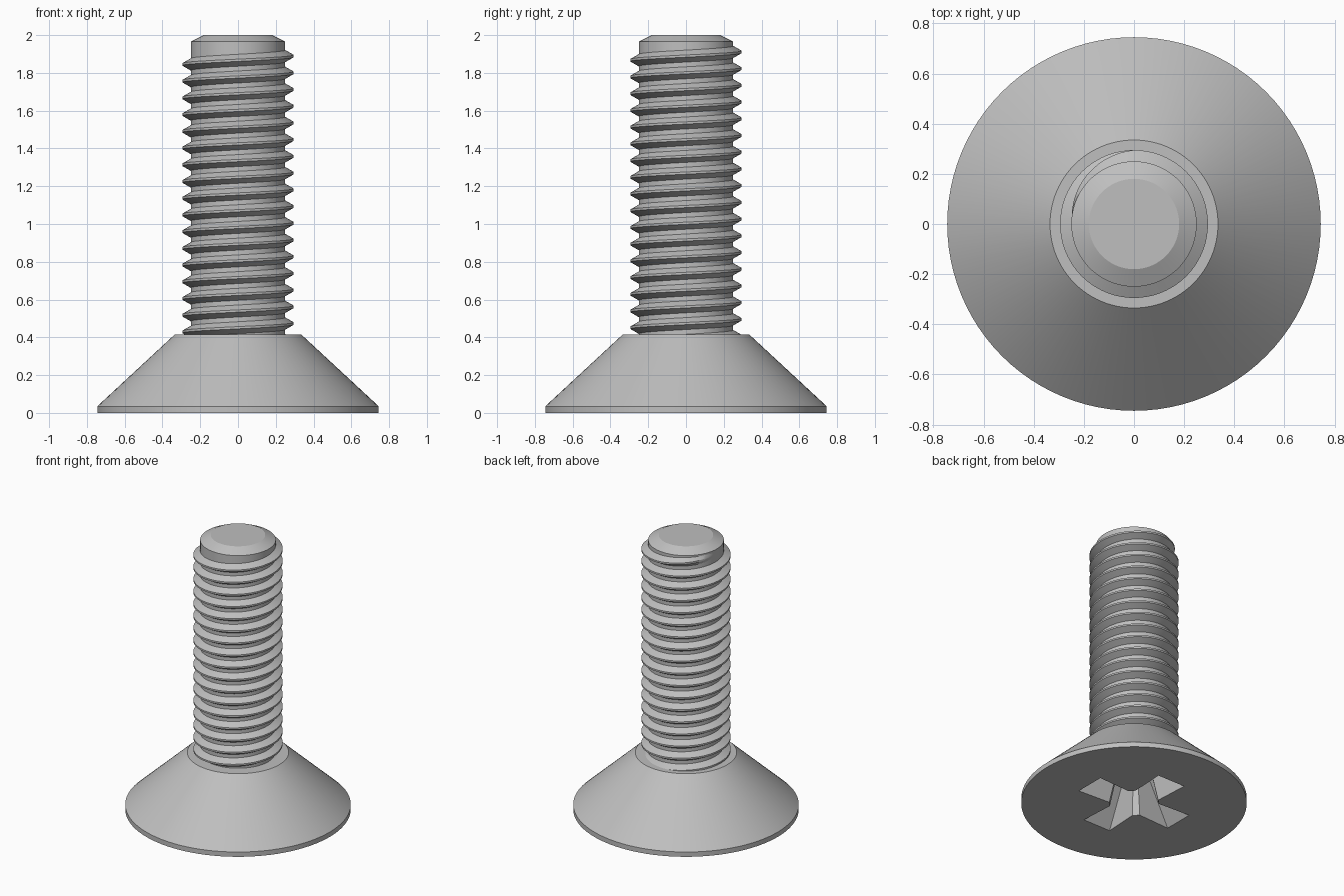
import bpy, bmesh, math
from math import sin, cos, pi, tau

PITCH, CORE, CREST = 0.0885, 0.25, 0.295
HEAD_TOP = 0.415

if "Cube" in bpy.data.objects:
    bpy.data.objects.remove(bpy.data.objects["Cube"])

steel = bpy.data.materials.new("grey_steel")
steel.use_nodes = True
colour = (0.52, 0.52, 0.52, 1)
steel.diffuse_color = colour
steel.node_tree.nodes["Principled BSDF"].inputs["Base Color"].default_value = colour


def loft(name, rings, cap=True, closed=True):
    """Skin a series of point rings with quads and optional end caps."""
    bm = bmesh.new()
    loops = [[bm.verts.new(p) for p in ring] for ring in rings]
    n = len(loops[0])
    for a, b in zip(loops, loops[1:]):
        for i in range(n if closed else n - 1):
            j = (i + 1) % n
            bm.faces.new((a[i], a[j], b[j], b[i]))
    if cap:
        bm.faces.new(loops[0])
        bm.faces.new(loops[-1])
    bmesh.ops.recalc_face_normals(bm, faces=bm.faces)
    mesh = bpy.data.meshes.new(name)
    bm.to_mesh(mesh)
    bm.free()
    mesh.materials.append(steel)
    obj = bpy.data.objects.new(name, mesh)
    bpy.context.collection.objects.link(obj)
    return obj


def circle(r, z, n=96):
    return [(r * cos(tau * i / n), r * sin(tau * i / n), z) for i in range(n)]


def smooth(obj, angle=25):
    bpy.ops.object.select_all(action="DESELECT")
    obj.select_set(True)
    bpy.context.view_layer.objects.active = obj
    bpy.ops.object.shade_smooth_by_angle(angle=math.radians(angle))


# Countersunk head with a thin rim
head = loft("head", [circle(0.745, 0), circle(0.745, 0.035), circle(0.335, HEAD_TOP)])

# Cross recess, narrowing towards its floor
def cross(z, reach, tip, root):
    pts = []
    for k in range(4):
        c, s = cos(k * pi / 2), sin(k * pi / 2)
        for x, y in ((root * 1.35, -root), (reach, -tip), (reach, tip), (root * 1.35, root)):
            pts.append((x * c - y * s, x * s + y * c, z))
    return pts


cutter = loft("recess_cutter", [cross(-0.02, 0.397, 0.114, 0.1),
                                cross(0.3, 0.17, 0.06, 0.06)])
cutter.hide_render = True
cut = head.modifiers.new("recess", "BOOLEAN")
cut.object = cutter
cut.solver = "EXACT"
bpy.context.view_layer.objects.active = head
bpy.ops.object.modifier_apply(modifier=cut.name)
bpy.data.objects.remove(cutter)
smooth(head)

# Shank core with a chamfered tip
shank = loft("shank", [circle(CORE, HEAD_TOP - 0.03), circle(CORE, 1.965), circle(0.18, 2)])
smooth(shank)

# Right-handed helical thread, fading out over its last quarter turn
STEPS = 72
TOP_Z, END = 1.889, pi
start = -tau * 17
count = round((END - start) / tau * STEPS)
rings = []
for i in range(count + 1):
    t = start + (END - start) * i / count
    z = TOP_Z + PITCH * t / tau
    fade = min(1, max(0, (END - t) / (pi / 2)))
    r = CORE - 0.004 + (CREST - CORE + 0.004) * fade
    half = 0.034
    profile = ((CORE - 0.004, -half), (r, -0.006), (r, 0.006), (CORE - 0.004, half))
    rings.append([(q * cos(t), q * sin(t), z + dz) for q, dz in profile])
thread = loft("thread", rings)
smooth(thread)
